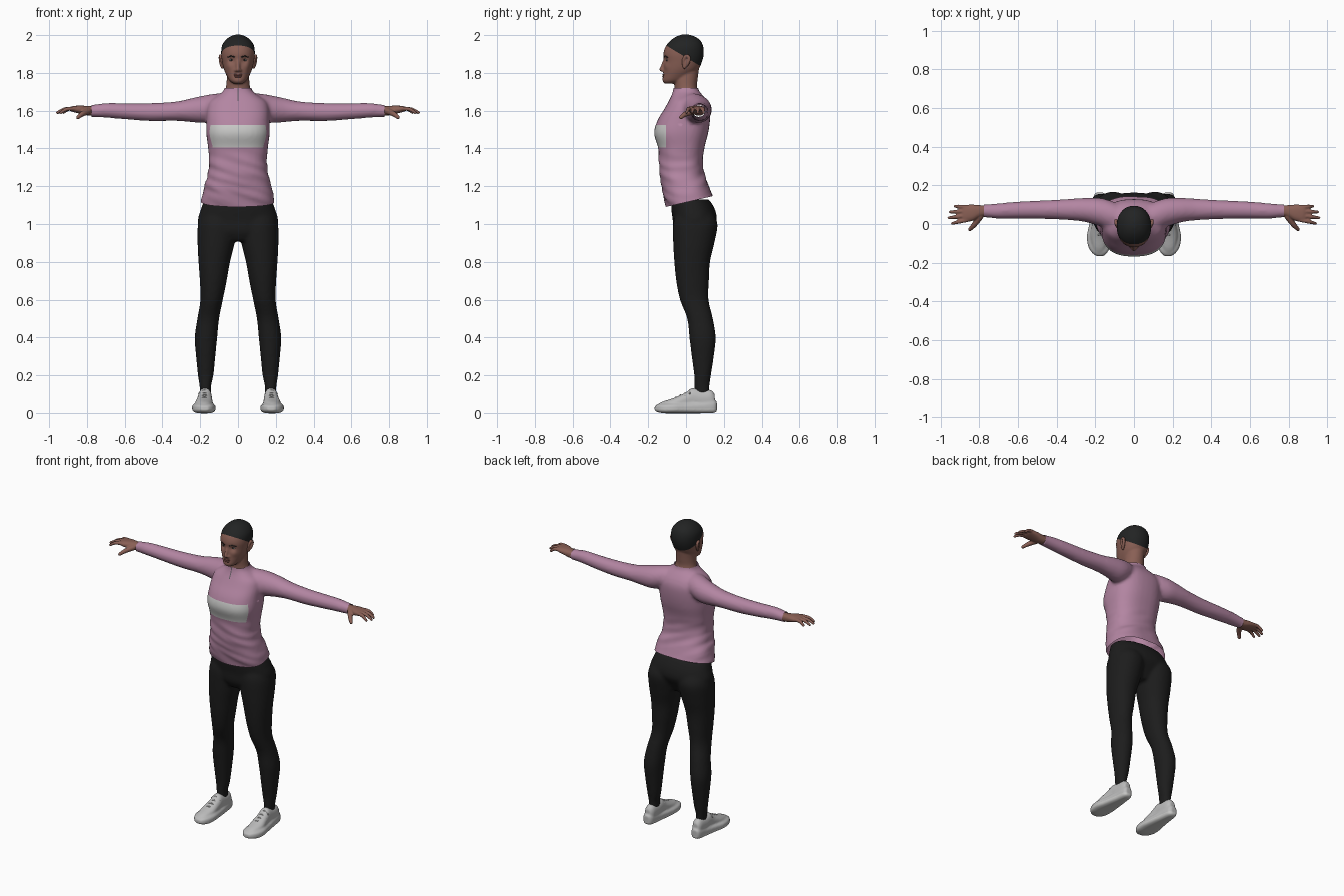
import bpy, bmesh, math
from mathutils import Matrix, Vector, noise
from mathutils.bvhtree import BVHTree

if "Cube" in bpy.data.objects:
    bpy.data.objects.remove(bpy.data.objects["Cube"], do_unlink=True)


def material(name, r, g, b):
    mat = bpy.data.materials.new(name)
    mat.use_nodes = True
    mat.diffuse_color = (r, g, b, 1)
    mat.node_tree.nodes["Principled BSDF"].inputs["Base Color"].default_value = (r, g, b, 1)
    return mat


SKIN = material("brown skin", .25, .115, .09)
HAIR = material("black hair", .016, .017, .017)
PINK = material("pink knit", .45, .235, .36)
STRIPE = material("pale grey stripe", .58, .58, .57)
BLACK = material("black leggings", .012, .012, .012)
SHOE = material("light grey shoe", .5, .5, .5)
SOLE = material("white sole", .6, .6, .59)
LIP = material("lip red", .2, .075, .065)
EYE = material("eye white", .4, .37, .35)
ZIP = material("grey zip", .13, .11, .13)


def eased(rows, steps=5):
    """Smooth curve through the rows of a section table."""
    out = []
    for i in range(len(rows) - 1):
        p0, p1, p2 = rows[max(i - 1, 0)], rows[i], rows[i + 1]
        p3 = rows[min(i + 2, len(rows) - 1)]
        for k in range(steps):
            t = k / steps
            out.append([b + t / 2 * (c - a + t * (2 * a - 5 * b + 4 * c - d + t * (3 * (b - c) + d - a)))
                        for a, b, c, d in zip(p0, p1, p2, p3)])
    return out + [rows[-1]]


def loft(bm, rows, axis, side=1, power=2.0, n=36):
    """Rows are position on the axis, then low and high limits on the other two axes."""
    rings = []
    for t, a0, a1, b0, b1 in eased(rows):
        ring = []
        for k in range(n):
            c, s = math.cos(math.tau * k / n), math.sin(math.tau * k / n)
            a = (a0 + a1) / 2 + (a1 - a0) / 2 * math.copysign(abs(c) ** (2 / power), c)
            b = (b0 + b1) / 2 + (b1 - b0) / 2 * math.copysign(abs(s) ** (2 / power), s)
            x, y, z = {"x": (t, a, b), "y": (a, t, b), "z": (a, b, t)}[axis]
            ring.append(bm.verts.new((x * side, y, z)))
        rings.append(ring)
    for low, high in zip(rings, rings[1:]):
        for k in range(n):
            bm.faces.new((low[k - 1], low[k], high[k], high[k - 1]))
    bm.faces.new(rings[0])
    bm.faces.new(rings[-1])


def centred(rows):
    return [(t, -w, w, lo, hi) for t, w, lo, hi in rows]


def ball(bm, centre, scale):
    bmesh.ops.create_icosphere(bm, subdivisions=3, radius=1,
                               matrix=Matrix.Translation(centre) @ Matrix.Diagonal((*scale, 1)))


def chain(bm, points, side=1, steps=6):
    """Tapered rounded tube through points given as x, y, z, radius."""
    for x, y, z, r in eased(points, steps):
        ball(bm, (x * side, y, z), (r, r, r))


def build(name, bm, mats, voxel=0, relax=0):
    """Fuse overlapping volumes into one skin and relax it."""
    bmesh.ops.recalc_face_normals(bm, faces=bm.faces)
    mesh = bpy.data.meshes.new(name)
    bm.to_mesh(mesh)
    bm.free()
    obj = bpy.data.objects.new(name, mesh)
    bpy.context.collection.objects.link(obj)
    if voxel:
        fuse = obj.modifiers.new("fuse", "REMESH")
        fuse.mode = "VOXEL"
        fuse.voxel_size = voxel
        soft = obj.modifiers.new("relax", "SMOOTH")
        soft.iterations = relax
        graph = bpy.context.evaluated_depsgraph_get()
        mesh = bpy.data.meshes.new_from_object(obj.evaluated_get(graph))
        obj.modifiers.clear()
        obj.data = mesh
    mesh.materials.clear()
    for mat in mats:
        mesh.materials.append(mat)
    for poly in mesh.polygons:
        poly.use_smooth = True
        poly.material_index = 0
    return obj


def opened(obj):
    bm = bmesh.new()
    bm.from_mesh(obj.data)
    return bm


def cut(bm, point, normal, trim=False):
    bmesh.ops.bisect_plane(bm, geom=bm.verts[:] + bm.edges[:] + bm.faces[:], plane_co=point,
                           plane_no=normal, clear_outer=trim)


def paint(bm, obj, rule):
    for face in bm.faces:
        face.smooth = True
        face.material_index = rule(face.calc_center_median())
    bm.to_mesh(obj.data)
    bm.free()


def push(bm, centre, radius, offset):
    for v in bm.verts:
        v.co += Vector(offset) * math.exp(-((v.co - Vector(centre)).length / radius) ** 2)


# Sweater: torso and sleeves
bm = bmesh.new()
loft(bm, centred([(1.03, .205, -.08, .175), (1.1, .196, -.107, .163), (1.2, .178, -.13, .12),
                  (1.3, .154, -.142, .088), (1.4, .158, -.147, .097), (1.48, .168, -.169, .117),
                  (1.55, .167, -.15, .127), (1.61, .165, -.114, .127), (1.65, .15, -.092, .112),
                  (1.68, .108, -.077, .09), (1.71, .073, -.068, .066), (1.76, .068, -.064, .062)]),
     "z", power=2.5)
for side in (1, -1):
    loft(bm, [(.06, -.02, .09, 1.58, 1.69), (.12, -.03, .12, 1.55, 1.69), (.18, -.01, .135, 1.535, 1.68),
              (.25, .01, .135, 1.54, 1.665), (.33, .02, .13, 1.546, 1.648), (.46, .026, .122, 1.545, 1.64),
              (.58, .028, .117, 1.553, 1.639), (.7, .028, .107, 1.563, 1.64), (.76, .033, .102, 1.566, 1.632),
              (.82, .034, .102, 1.567, 1.63)], "x", side)
sweater = build("sweater", bm, [PINK, STRIPE, ZIP], .01, 6)
bm = opened(sweater)
bm.normal_update()
for v in bm.verts:  # soft folds round the waist
    if v.co.z < 1.4:
        fold = noise.noise(Vector((v.co.x * 7, v.co.y * 7, v.co.z * 24 + v.co.x * 8)))
        v.co += v.normal * fold * .007 * min(1, (1.4 - v.co.z) * 12)
cut(bm, (0, 0, 1.115), (0, .23, -1), True)
cut(bm, (0, 0, 1.72), (0, 0, 1), True)
for side in (1, -1):
    cut(bm, (side * .775, 0, 0), (side, 0, 0), True)
    cut(bm, (side * .003, 0, 0), (1, 0, 0))
for height in (1.405, 1.525, 1.65):
    cut(bm, (0, 0, height), (0, 0, 1))
cut(bm, (0, -.105, 0), (0, 1, 0))


def sweater_rule(c):
    if 1.405 < c.z < 1.525 and c.y < -.105:
        return 1
    return 2 if abs(c.x) < .003 and c.z > 1.65 and c.y < 0 else 0


paint(bm, sweater, sweater_rule)

# Leggings: pelvis and legs
bm = bmesh.new()
loft(bm, centred([(.91, .08, -.04, .1), (.96, .19, -.066, .13), (1.02, .212, -.07, .162),
                  (1.08, .196, -.078, .152), (1.13, .178, -.078, .122)]), "z", power=2.2)
for side in (1, -1):
    loft(bm, [(.09, .14, .2, .047, .122), (.14, .143, .203, .043, .124), (.2, .13, .212, .043, .132),
              (.3, .12, .222, .03, .147), (.4, .11, .229, .018, .157), (.5, .1, .215, .006, .142),
              (.6, .08, .199, -.032, .119), (.7, .06, .202, -.052, .121), (.8, .042, .209, -.062, .127),
              (.9, .018, .214, -.068, .15), (1, .003, .212, -.068, .167), (1.06, .01, .19, -.05, .14)],
         "z", side, 2.1)
build("leggings", bm, [BLACK], .01, 5)

# Head and neck
bm = bmesh.new()
loft(bm, centred([(1.743, .022, -.112, -.06), (1.757, .043, -.124, -.01), (1.785, .06, -.122, .03),
                  (1.82, .075, -.119, .066), (1.86, .084, -.117, .085), (1.9, .089, -.12, .094),
                  (1.94, .086, -.108, .091), (1.97, .069, -.083, .077), (1.992, .042, -.052, .047),
                  (2.003, .012, -.02, .012)]), "z", power=2.15)
loft(bm, centred([(1.66, .085, -.06, .08), (1.72, .065, -.06, .059), (1.77, .059, -.064, .062),
                  (1.83, .055, -.05, .07)]), "z")
chain(bm, [(0, -.11, 1.875, .009), (0, -.12, 1.845, .01), (0, -.131, 1.818, .011)])
for side in (1, -1):
    ball(bm, (side * .012, -.12, 1.813), (.009, .012, .008))
head = build("head", bm, [SKIN, HAIR], .0055, 4)
bm = opened(head)
for side in (1, -1):  # eye sockets and cheeks
    push(bm, (side * .034, -.11, 1.868), .018, (0, .01, 0))
    push(bm, (side * .045, -.1, 1.835), .02, (side * .002, -.004, 0))
push(bm, (0, -.125, 1.8), .008, (0, .004, 0))
hairline = Vector((0, .6, 1))
cut(bm, (0, 0, 1.882), hairline)
tree = BVHTree.FromBMesh(bm)
paint(bm, head, lambda c: int(c.dot(hairline) > 1.882))


def face_y(x, z):
    return tree.ray_cast(Vector((x, -1, z)), Vector((0, 1, 0)))[0].y


# Eyes, brows, ears
eyes, irises, brows, ears = (bmesh.new() for _ in range(4))
for side in (1, -1):
    x, z = side * .034, 1.868
    y = face_y(x, z)
    ball(eyes, (x, y + .002, z), (.014, .006, .0055))
    ball(irises, (x, y - .002, z), (.0055, .003, .005))
    chain(brows, [(bx, face_y(side * bx, bz) + .001, bz, .003)
                  for bx, bz in ((.017, 1.884), (.036, 1.889), (.055, 1.883))], side, 10)
    chain(ears, [(.079, -.012, 1.835, .008), (.086, -.012, 1.87, .009), (.092, .002, 1.89, .009),
                 (.094, .017, 1.878, .009), (.089, .008, 1.85, .01), (.081, -.008, 1.828, .008)], side)
    ball(ears, (side * .084, 0, 1.862), (.008, .016, .028))
build("eyes", eyes, [EYE])
build("irises", irises, [HAIR])
build("eyebrows", brows, [HAIR])
build("ears", ears, [SKIN], .004, 3)

# Lips
bm = bmesh.new()
for z, w in ((1.79, .024), (1.78, .021)):
    ball(bm, (0, face_y(0, z) + .003, z), (w, .007, .0055))
build("lips", bm, [LIP])

# Hands and shoes
for side, label in ((1, "left"), (-1, "right")):
    bm = bmesh.new()
    loft(bm, [(.73, .042, .094, 1.573, 1.622), (.79, .038, .097, 1.574, 1.624), (.83, .018, .1, 1.582, 1.627),
              (.87, .01, .099, 1.592, 1.625), (.888, .016, .094, 1.598, 1.62)], "x", side, 2.4)
    for base, tip, reach in ((.02, .003, .938), (.043, .032, .956), (.066, .062, .95), (.088, .092, .925)):
        chain(bm, [(.865, base, 1.611, .011), ((.875 + reach) / 2, (base + tip) / 2, 1.608, .0105),
                   (reach, tip, 1.59, .008)], side)
    chain(bm, [(.795, .04, 1.597, .018), (.825, -.003, 1.582, .014), (.848, -.027, 1.564, .01)], side)
    build(label + "_hand", bm, [SKIN], .0045, 3)

    bm = bmesh.new()
    loft(bm, [(.163, .16, .195, .01, .06), (.145, .143, .208, 0, .07), (.08, .134, .217, -.002, .06),
              (0, .124, .231, -.002, .055), (-.06, .118, .243, -.002, .055), (-.11, .122, .238, -.002, .052),
              (-.145, .136, .22, .003, .048), (-.166, .157, .195, .012, .036)], "y", side, 3)
    loft(bm, [(.152, .155, .197, .02, .1), (.13, .142, .206, .02, .122), (.08, .138, .21, .02, .125),
              (.035, .138, .212, .02, .133), (0, .136, .217, .02, .11), (-.06, .134, .226, .02, .082),
              (-.12, .145, .215, .02, .062), (-.145, .16, .2, .02, .05)], "y", side, 2.2)
    shoe = build(label + "_shoe", bm, [SHOE, SOLE], .006, 4)
    bm = opened(shoe)
    cut(bm, (0, 0, .022), (0, 0, 1))
    paint(bm, shoe, lambda c: int(c.z < .022))

    bm = bmesh.new()
    for y, z in ((.02, .122), (-.005, .107), (-.03, .096), (-.055, .084)):
        chain(bm, [(.148, y, z - .018, .004), (.177, y, z, .004), (.207, y, z - .018, .004)], side, 10)
    build(label + "_laces", bm, [SOLE])
